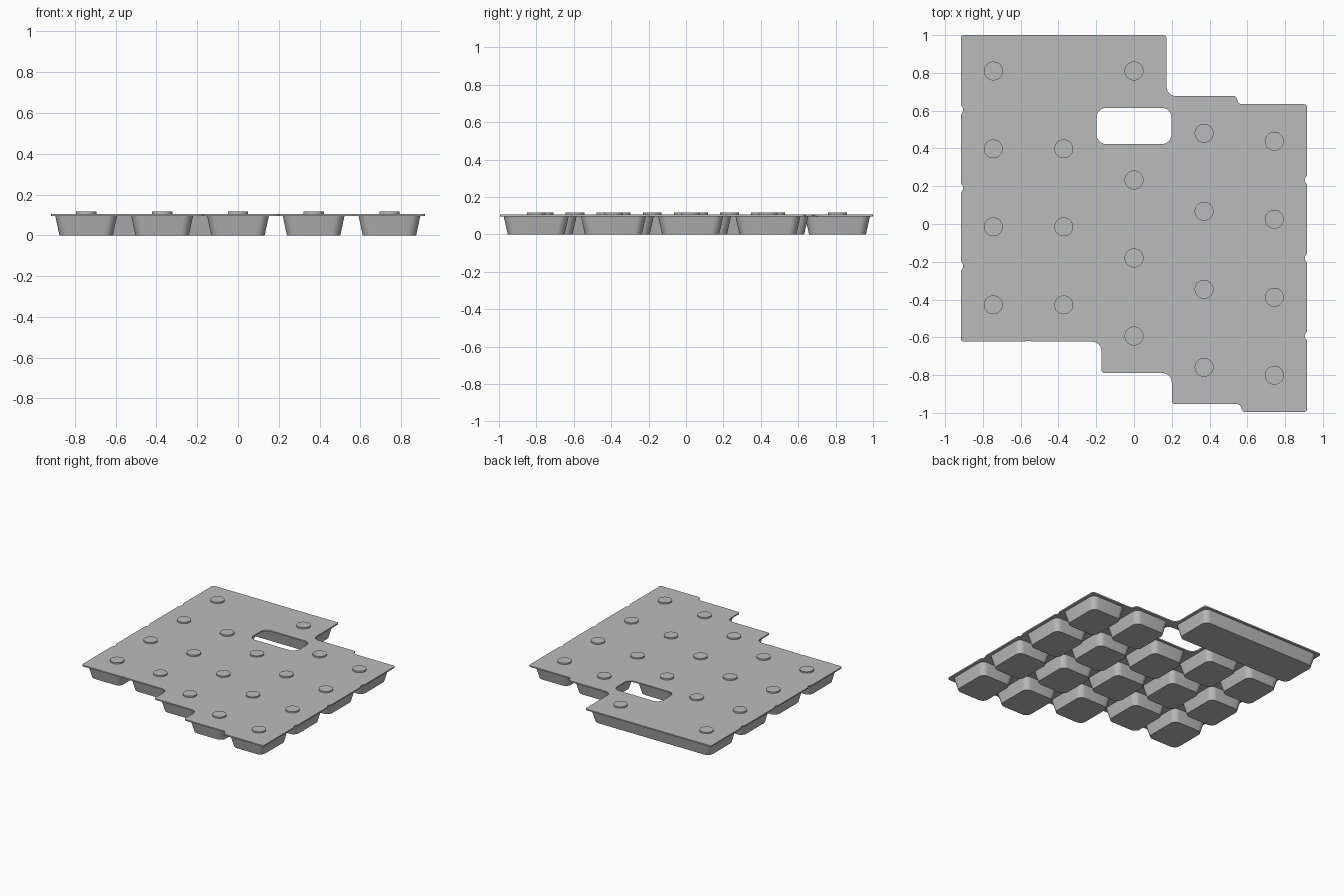
import bpy, bmesh, math
from mathutils import Vector

cube = bpy.data.objects.get("Cube")
if cube:
    bpy.data.objects.remove(cube, do_unlink=True)

grey = bpy.data.materials.new("light grey")
grey.use_nodes = True
colour = (0.5, 0.5, 0.5, 1)
grey.diffuse_color = colour
grey.node_tree.nodes["Principled BSDF"].inputs["Base Color"].default_value = colour

PLATE_LOW, PLATE_TOP, STUD_TOP = 0.095, 0.105, 0.116
PITCH = 0.413


def fillet(corners, steps=6):
    """Round each (x, y, radius) corner with an arc."""
    out = []
    for i, (x, y, r) in enumerate(corners):
        p = Vector((x, y))
        a = (Vector(corners[i - 1][:2]) - p).normalized()
        b = (Vector(corners[(i + 1) % len(corners)][:2]) - p).normalized()
        half = a.angle(b) / 2
        centre = p + (a + b).normalized() * r / math.sin(half)
        start = p + a * r / math.tan(half) - centre
        end = p + b * r / math.tan(half) - centre
        sweep = start.angle_signed(end)
        for k in range(steps + 1):
            t = -sweep * k / steps
            c, s = math.cos(t), math.sin(t)
            out.append(centre + Vector((start.x * c - start.y * s,
                                        start.x * s + start.y * c)))
    return out


def rounded_rect(cx, cy, hx, hy, r):
    return fillet([(cx + sx * hx, cy + sy * hy, r)
                   for sx, sy in ((1, 1), (-1, 1), (-1, -1), (1, -1))])


def finish(name, bm):
    bmesh.ops.recalc_face_normals(bm, faces=bm.faces)
    mesh = bpy.data.meshes.new(name)
    bm.to_mesh(mesh)
    bm.free()
    mesh.materials.append(grey)
    obj = bpy.data.objects.new(name, mesh)
    bpy.context.collection.objects.link(obj)
    bpy.ops.object.select_all(action='DESELECT')
    bpy.context.view_layer.objects.active = obj
    obj.select_set(True)
    bpy.ops.object.shade_smooth_by_angle(angle=math.radians(30))


def loft(name, low, low_z, high, high_z):
    """Solid between two matching outlines."""
    bm = bmesh.new()
    a = [bm.verts.new((p.x, p.y, low_z)) for p in low]
    b = [bm.verts.new((p.x, p.y, high_z)) for p in high]
    n = len(a)
    for i in range(n):
        j = (i + 1) % n
        bm.faces.new((a[i], a[j], b[j], b[i]))
    bm.faces.new(a)
    bm.faces.new(b)
    finish(name, bm)


def side_notches(x, sign, ys):
    """Shallow dips in a side edge where two cells meet."""
    pts = []
    for y in ys:
        pts += [(x, y + sign * 0.026, 0.01), (x - sign * 0.011, y + sign * 0.01, 0.008),
                (x - sign * 0.011, y - sign * 0.01, 0.008), (x, y - sign * 0.026, 0.01)]
    return pts


# Stepped plate with one rounded opening
R, F = 0.016, 0.05
outline = [(-0.917, 1.0, R), (0.172, 1.0, R), (0.172, 0.677, F),
           (0.54, 0.677, 0.015), (0.555, 0.634, 0.022), (0.917, 0.634, R)]
outline += side_notches(0.917, 1, [0.232 - PITCH * k for k in range(3)])
outline += [(0.917, -0.995, R), (0.575, -0.995, R), (0.56, -0.953, 0.022),
            (0.2, -0.953, R), (0.2, -0.789, F), (-0.172, -0.789, R),
            (-0.172, -0.623, F), (-0.535, -0.623, 0.01), (-0.558, -0.618, 0.01),
            (-0.582, -0.623, 0.01), (-0.917, -0.623, R)]
outline += side_notches(-0.917, -1, [-0.222 + PITCH * k for k in range(3)])

bm = bmesh.new()
for loop in (fillet(outline), rounded_rect(0, 0.519, 0.199, 0.096, 0.052)):
    verts = [bm.verts.new((p.x, p.y, PLATE_LOW)) for p in loop]
    for i, v in enumerate(verts):
        bm.edges.new((verts[i - 1], v))
bmesh.ops.triangle_fill(bm, use_beauty=True, edges=bm.edges[:], normal=(0, 0, 1))
top = bmesh.ops.extrude_face_region(bm, geom=bm.faces[:])["geom"]
bmesh.ops.translate(bm, vec=(0, 0, PLATE_TOP - PLATE_LOW),
                    verts=[g for g in top if isinstance(g, bmesh.types.BMVert)])
finish("plate", bm)


def pocket(name, cx, cy, extra=0):
    loft(name, rounded_rect(cx, cy, 0.131 + extra, 0.152, 0.045), 0,
         rounded_rect(cx, cy, 0.152 + extra, 0.174, 0.045), PLATE_LOW + 0.003)


def stud(name, cx, cy):
    circle = [Vector((cx + 0.05 * math.cos(t), cy + 0.05 * math.sin(t)))
              for t in (math.tau * k / 32 for k in range(32))]
    loft(name, circle, PLATE_TOP - 0.003, circle, STUD_TOP)


# Columns of tapered pockets, each with a stud above: x, rearmost y, count
columns = [(-0.745, 0.398, 3), (-0.372, 0.398, 3), (0, 0.233, 3),
           (0.371, 0.48, 4), (0.743, 0.438, 4)]
for c, (x, y, count) in enumerate(columns, 1):
    for r in range(count):
        pocket(f"pocket_{c}_{r + 1}", x, y - r * PITCH)
        stud(f"stud_{c}_{r + 1}", x, y - r * PITCH)

# Wide rear pocket with a stud at each end
pocket("wide_pocket", -0.3725, 0.81, 0.3725)
stud("wide_pocket_stud_right", -0.745, 0.81)
stud("wide_pocket_stud_left", 0, 0.81)
